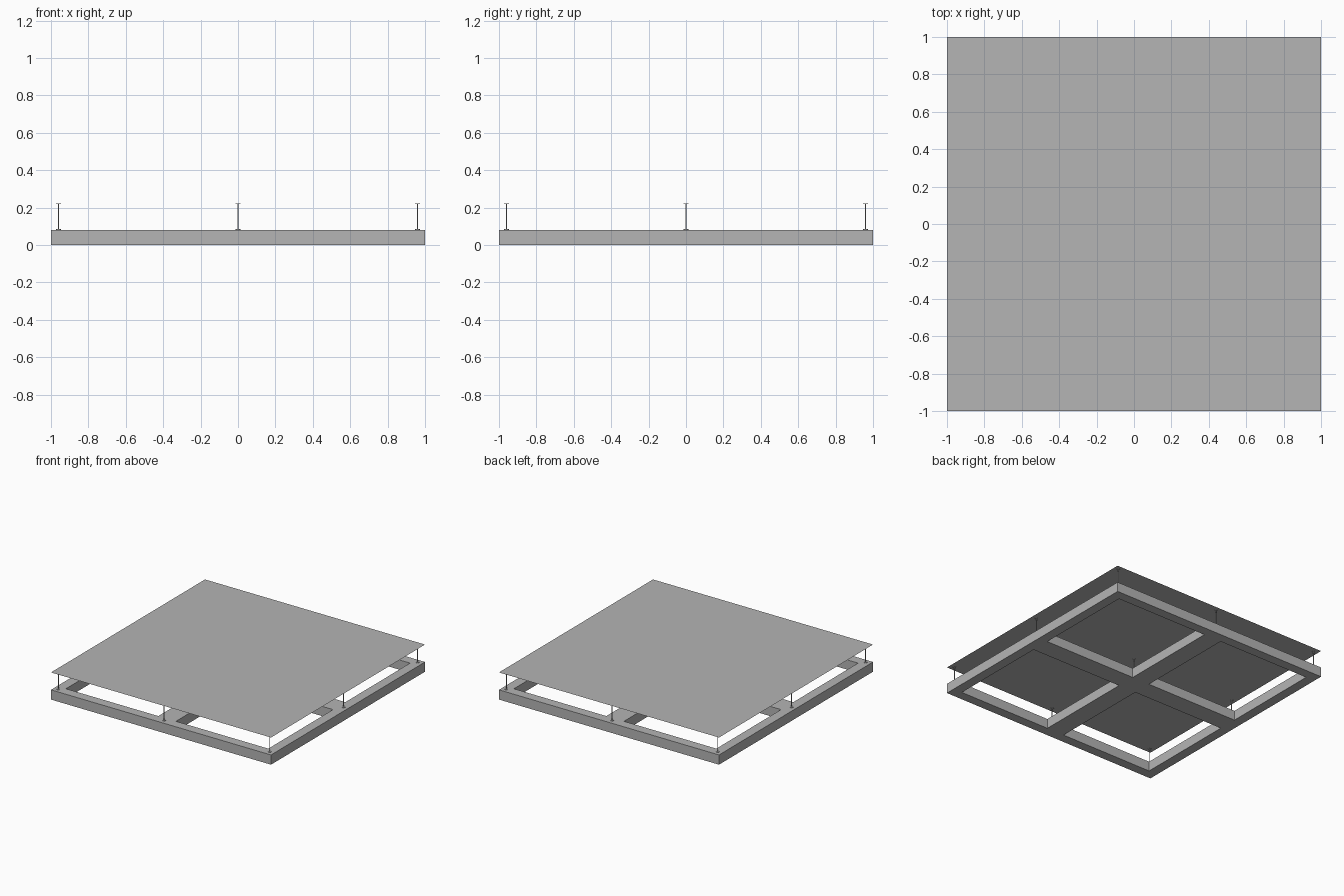
import bpy
import bmesh

FRAME_TOP = 0.08
PANEL_Z = 0.223
RIM = 0.08          # width of the outer beams, half width of the cross beams
POST_AT = 0.96

cube = bpy.data.objects.get("Cube")
if cube:
    bpy.data.objects.remove(cube, do_unlink=True)

grey = bpy.data.materials.new("plain grey")
grey.use_nodes = True
grey.diffuse_color = (0.46, 0.46, 0.46, 1)
grey.node_tree.nodes["Principled BSDF"].inputs["Base Color"].default_value = grey.diffuse_color


def finish(bm, name):
    mesh = bpy.data.meshes.new(name)
    bm.to_mesh(mesh)
    bm.free()
    mesh.materials.append(grey)
    obj = bpy.data.objects.new(name, mesh)
    bpy.context.collection.objects.link(obj)
    return obj


# Base frame: a flat lattice with four square openings, pulled up into beams
bm = bmesh.new()
steps = [-1, RIM - 1, -RIM, RIM, 1 - RIM, 1]
rows = [[bm.verts.new((x, y, 0)) for x in steps] for y in steps]
for j in range(5):
    for i in range(5):
        if i % 2 and j % 2:
            continue
        bm.faces.new((rows[j][i], rows[j][i + 1], rows[j + 1][i + 1], rows[j + 1][i]))
bottom = bm.faces[:]
result = bmesh.ops.extrude_face_region(bm, geom=bottom, use_keep_orig=True)
raised = [v for v in result["geom"] if isinstance(v, bmesh.types.BMVert)]
bmesh.ops.translate(bm, verts=raised, vec=(0, 0, FRAME_TOP))
bmesh.ops.recalc_face_normals(bm, faces=bm.faces[:])
bmesh.ops.dissolve_limit(bm, angle_limit=0.01, verts=bm.verts[:], edges=bm.edges[:])
finish(bm, "base_frame")

# Top panel: a single thin sheet
bm = bmesh.new()
bmesh.ops.create_grid(bm, x_segments=1, y_segments=1, size=1)
bmesh.ops.translate(bm, verts=bm.verts[:], vec=(0, 0, PANEL_Z))
finish(bm, "top_panel")


def add_disc(bm, radius, low, high):
    made = bmesh.ops.create_cone(bm, cap_ends=True, segments=16, radius1=radius,
                                 radius2=radius, depth=high - low)
    bmesh.ops.translate(bm, verts=made["verts"], vec=(0, 0, (low + high) / 2))


# Support posts: slim rods with a round foot and head, three by three
bm = bmesh.new()
add_disc(bm, 0.003, FRAME_TOP, PANEL_Z - 0.001)
add_disc(bm, 0.013, FRAME_TOP, FRAME_TOP + 0.004)
add_disc(bm, 0.013, PANEL_Z - 0.004, PANEL_Z - 0.0005)
post = finish(bm, "support_post")
bpy.context.view_layer.objects.active = post
post.select_set(True)
bpy.ops.object.shade_smooth_by_angle()

spots = [(x, y) for x in (-POST_AT, 0, POST_AT) for y in (-POST_AT, 0, POST_AT)]
post.location = (*spots[0], 0)
for x, y in spots[1:]:
    copy = bpy.data.objects.new("support_post", post.data)
    copy.location = (x, y, 0)
    bpy.context.collection.objects.link(copy)
